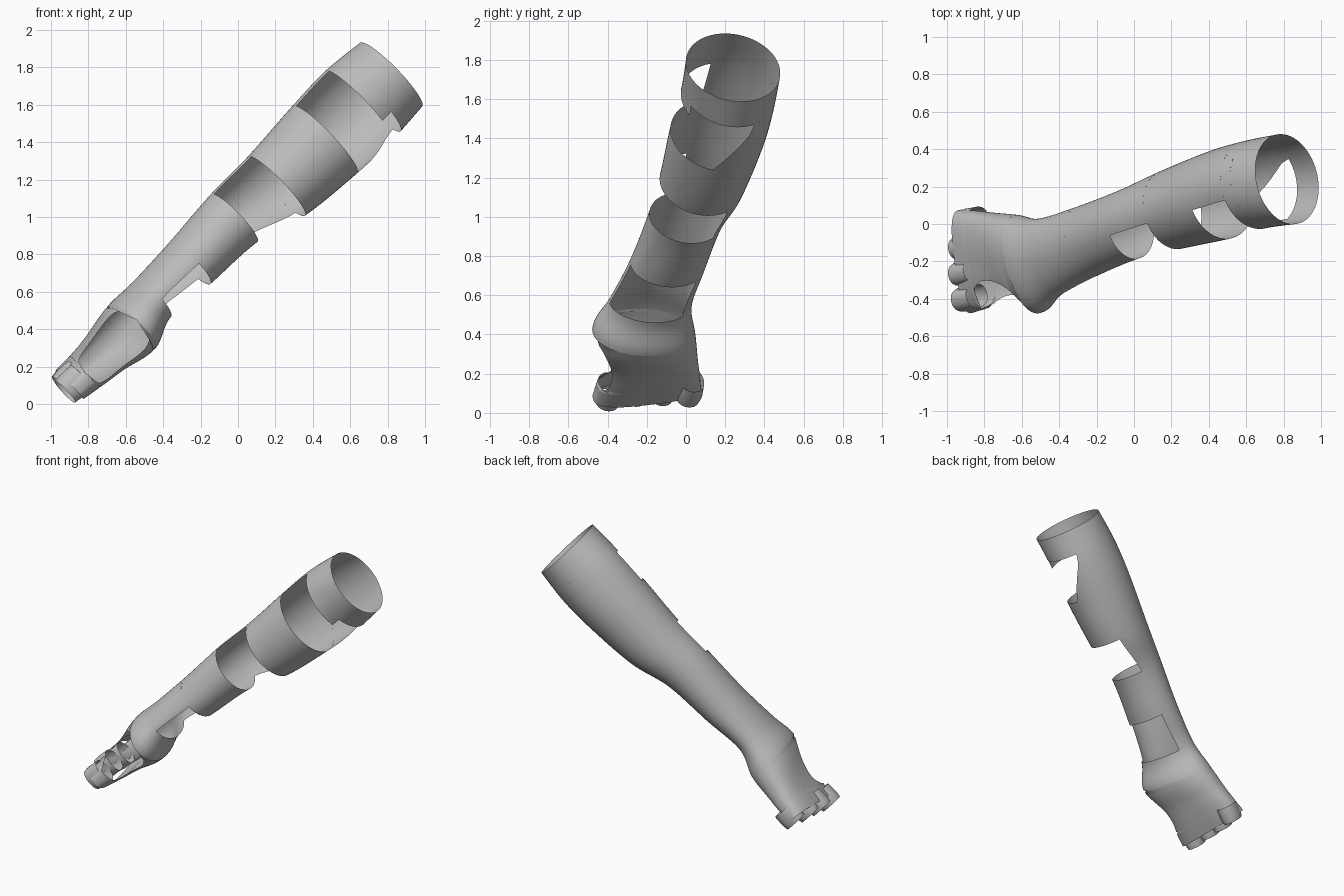
import bpy, bmesh, math
from mathutils import Vector

cube = bpy.data.objects.get("Cube")
if cube:
    bpy.data.objects.remove(cube, do_unlink=True)

grey = bpy.data.materials.new("grey fabric")
grey.use_nodes = True
COL = (0.5, 0.5, 0.5, 1)
grey.diffuse_color = COL
grey.node_tree.nodes["Principled BSDF"].inputs["Base Color"].default_value = COL

# Arm frame: along the sleeve, towards its back, towards its upper side
ALONG = Vector((0.706, 0.184, 0.686)).normalized()
BACK = Vector((-0.252, 0.968, 0)).normalized()
UP = ALONG.cross(BACK).normalized()
SIDES = 64

# Cross-sections from fingers to elbow:
# centre x, y, z, half width, half height, squareness, skew along the sleeve
SECTIONS = [
    (-0.90, -0.20, 0.105, 0.275, 0.088, 2.8, 0.17),
    (-0.80, -0.19, 0.19, 0.258, 0.105, 2.6, 0.15),
    (-0.71, -0.19, 0.275, 0.252, 0.125, 2.4, 0.08),
    (-0.57, -0.215, 0.41, 0.270, 0.165, 2.1, 0),
    (-0.46, -0.18, 0.56, 0.215, 0.135, 2.0, 0),
    (-0.258, -0.095, 0.753, 0.193, 0.155, 2.0, 0),
    (-0.02, 0.00, 0.995, 0.190, 0.178, 2.0, 0),
    (0.205, 0.077, 1.165, 0.215, 0.220, 2.0, 0),
    (0.465, 0.157, 1.415, 0.240, 0.250, 2.0, 0),
    (0.645, 0.21, 1.595, 0.240, 0.258, 2.0, 0),
    (0.818, 0.24, 1.761, 0.245, 0.238, 2.0, 0),
]


def straight(lo, hi_a, hi_b):
    """Opening from angle lo to an edge running from hi_a to hi_b."""
    return lambda f: (lo, hi_a + (hi_b - hi_a) * f)


def oval(lo, hi):
    """Rounded opening between two angles."""
    def limits(f):
        half = (hi - lo) / 2 * (1 - abs(2 * f - 1) ** 4) ** 0.25
        return (lo + hi) / 2 - half, (lo + hi) / 2 + half
    return limits


# Sleeve pieces: name, first and last section, opening
# (angles: 0 back, 90 top, 180 front, 270 underside)
closed = straight(180, 180, 180)
PIECES = [
    ("knuckle_band", 0, 0.75, closed),
    ("thumb_opening", 0.75, 3, oval(108, 218)),
    ("wrist_cuff", 3, 4, closed),
    ("wrist_strip", 4, 5, straight(180, 315, 312)),
    ("lower_forearm_band", 5, 6, closed),
    ("forearm_strip", 6, 7, straight(100, 308, 298)),
    ("upper_forearm_band", 7, 8, closed),
    ("elbow_strip", 8, 9, straight(100, 255, 288)),
    ("elbow_notch", 9, 9.25, straight(205, 288, 292)),
    ("upper_band", 9.25, 10, closed),
]
# Finger openings: tip centres
FINGERS = {"index": (-0.925, -0.405, 0.065), "middle": (-0.94, -0.268, 0.088),
           "ring": (-0.94, -0.13, 0.092), "little": (-0.915, 0.005, 0.085)}


def spline(t):
    """Catmull-Rom blend of the cross-sections."""
    i = min(int(t), len(SECTIONS) - 2)
    f = t - i
    p = [SECTIONS[max(0, min(len(SECTIONS) - 1, i + k))] for k in (-1, 0, 1, 2)]
    return [0.5 * (2 * b + (c - a) * f + (2 * a - 5 * b + 4 * c - d) * f * f
                   + (3 * b - a - 3 * c + d) * f ** 3) for a, b, c, d in zip(*p)]


def power(v, e):
    return math.copysign(abs(v) ** e, v)


def arc(centre, w, h, n, skew, lo, hi):
    """Points round a section, from angle hi past the back to angle lo."""
    points = []
    for k in range(SIDES + 1):
        a = math.radians(hi - 360 + (lo - hi + 360) * k / SIDES)
        b = w * power(math.cos(a), 2 / n)
        u = h * power(math.sin(a), 2 / n)
        points.append(Vector(centre) + (BACK + ALONG * skew) * b + UP * u)
    return points


def add_loft(bm, rows):
    grid = [[bm.verts.new(p) for p in row] for row in rows]
    for a, b in zip(grid, grid[1:]):
        for k in range(SIDES):
            bm.faces.new((a[k], a[k + 1], b[k + 1], b[k]))


def finish(bm, name):
    bmesh.ops.remove_doubles(bm, verts=bm.verts, dist=0.0005)
    bmesh.ops.recalc_face_normals(bm, faces=bm.faces)
    mesh = bpy.data.meshes.new(name)
    bm.to_mesh(mesh)
    bm.free()
    mesh.materials.append(grey)
    for p in mesh.polygons:
        p.use_smooth = True
    bpy.context.collection.objects.link(bpy.data.objects.new(name, mesh))


# Sleeve bands and strips
for name, t0, t1, opening in PIECES:
    bm = bmesh.new()
    steps = max(3, round((t1 - t0) * 10))
    rows = []
    for s in range(steps + 1):
        f = s / steps
        x, y, z, w, h, n, skew = spline(t0 + (t1 - t0) * f)
        rows.append(arc((x, y, z), w, h, n, skew, *opening(f)))
    add_loft(bm, rows)
    finish(bm, name)

# Four short finger tubes, open at both ends
for name, tip in FINGERS.items():
    bm = bmesh.new()
    add_loft(bm, [arc(Vector(tip) + ALONG * d, w, h, 2.2, 0, 180, 180)
                  for d, w, h in ((0, 0.062, 0.078), (0.04, 0.071, 0.084), (0.12, 0.066, 0.082))])
    finish(bm, name + "_finger_opening")
